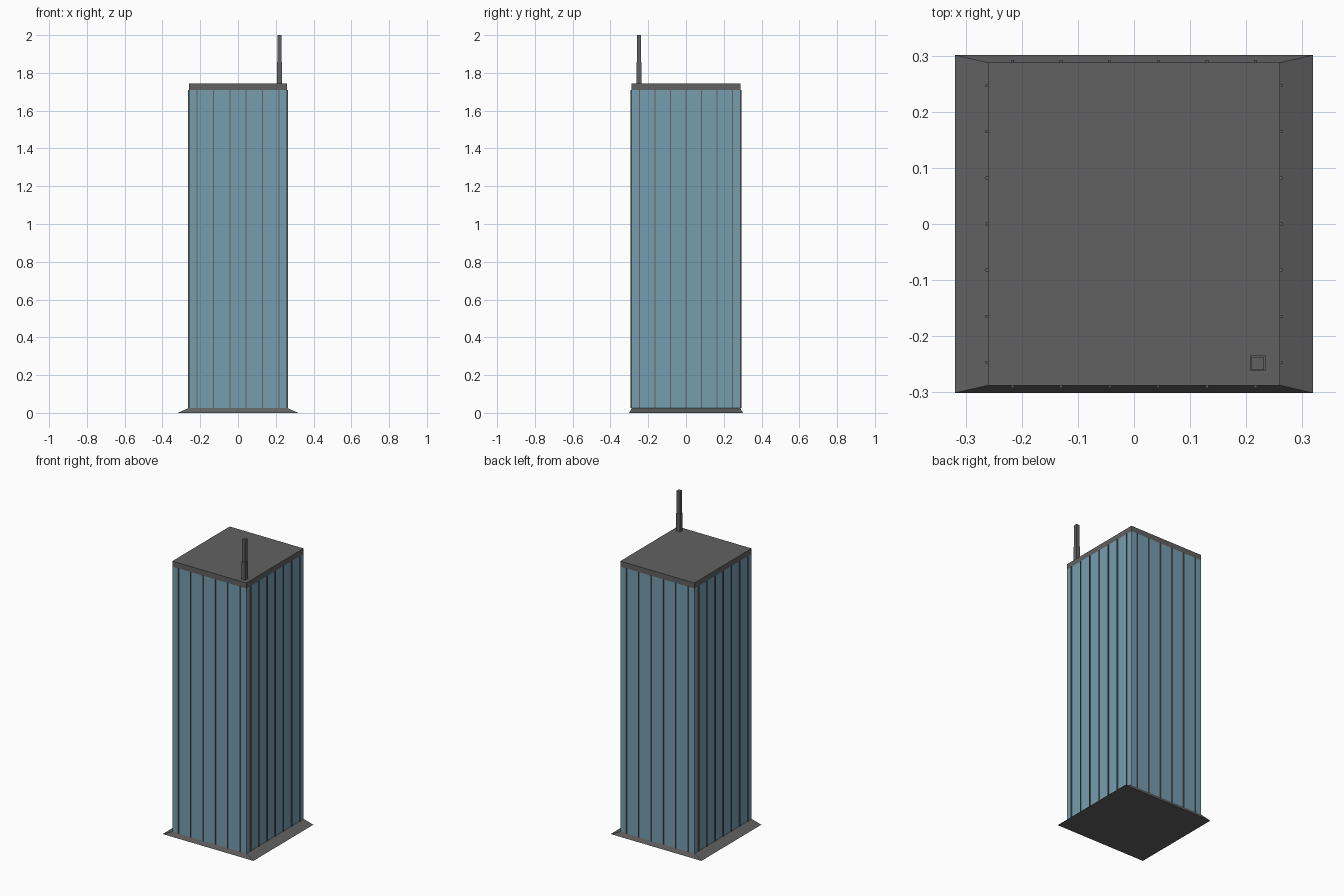
import bpy, bmesh

if "Cube" in bpy.data.objects:
    bpy.data.objects.remove(bpy.data.objects["Cube"])

HX, HY = 0.26, 0.2875          # tower half width and half depth
Z0, Z1, Z2 = 0.026, 1.71, 1.745  # plinth top, glass top, roof top


def material(name, rgb):
    m = bpy.data.materials.new(name)
    m.diffuse_color = (*rgb, 1)
    m.use_nodes = True
    m.node_tree.nodes["Principled BSDF"].inputs["Base Color"].default_value = m.diffuse_color
    return m


GLASS = material("blue_glass", (0.18, 0.34, 0.43))
METAL = material("dark_grey", (0.12, 0.12, 0.12))


def finish(bm, name, mat):
    bmesh.ops.recalc_face_normals(bm, faces=bm.faces)
    me = bpy.data.meshes.new(name)
    bm.to_mesh(me)
    bm.free()
    me.materials.append(mat)
    ob = bpy.data.objects.new(name, me)
    bpy.context.collection.objects.link(ob)


def add_block(bm, cx, cy, hx, hy, z0, z1, top=None):
    """Box with half sizes hx, hy; top gives different half sizes for the upper face."""
    tx, ty = top or (hx, hy)
    for v in bmesh.ops.create_cube(bm, size=2)["verts"]:
        up = v.co.z > 0
        v.co = (cx + v.co.x * (tx if up else hx),
                cy + v.co.y * (ty if up else hy), z1 if up else z0)


def block(name, mat, *args, **kw):
    bm = bmesh.new()
    add_block(bm, *args, **kw)
    finish(bm, name, mat)


# Sloped plinth, glass shaft and flat roof
block("plinth", METAL, 0, 0, 0.319, 0.301, 0, Z0, top=(HX, HY))
block("glass_shaft", GLASS, 0, 0, HX, HY, Z0, Z1)
block("roof_slab", METAL, 0, 0, HX, HY, Z1, Z2)

# Thin vertical mullions on all four faces
bm = bmesh.new()
W, D = 0.0025, 0.005
for s in (-1, 1):
    for i in range(6):
        add_block(bm, (i - 2.5) * 2 * HX / 6, s * HY, W, D, Z0, Z1)
    for i in range(7):
        add_block(bm, s * HX, (i - 3) * 2 * HY / 7, D, W, Z0, Z1)
finish(bm, "mullions", METAL)

# Two-stage square mast near the front right corner
block("mast_lower", METAL, 0.2205, -0.248, 0.0135, 0.0135, Z2, 1.857)
block("mast_upper", METAL, 0.2205, -0.248, 0.011, 0.011, 1.857, 2.0)
